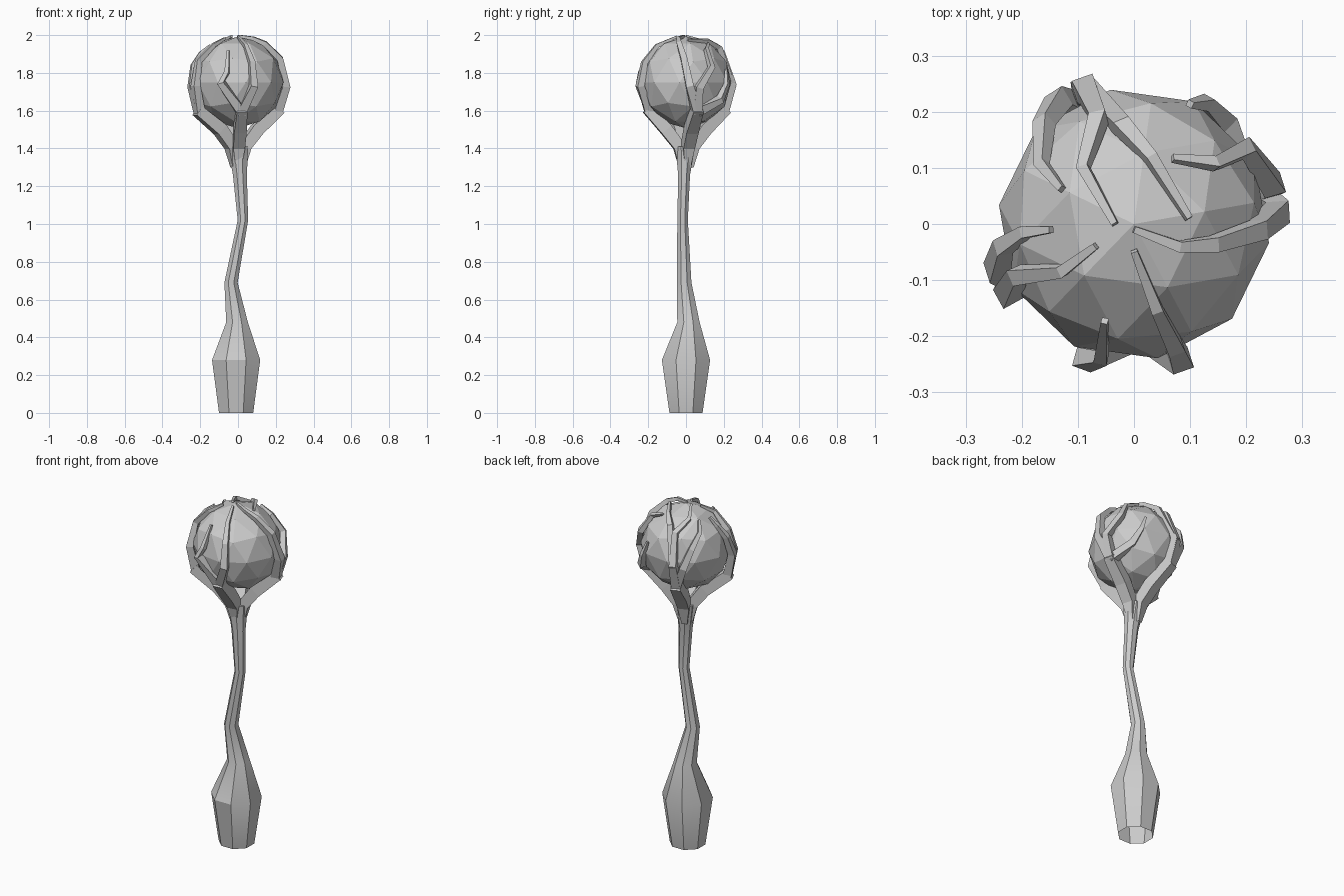
import bpy, math
from mathutils import Vector

if "Cube" in bpy.data.objects:
    bpy.data.objects.remove(bpy.data.objects["Cube"])

C = Vector((0, 0, 1.75))   # orb centre


def make(name, verts, faces):
    me = bpy.data.meshes.new(name)
    me.from_pydata([tuple(v) for v in verts], [], faces)
    ob = bpy.data.objects.new(name, me)
    bpy.context.collection.objects.link(ob)
    return ob


def loft(name, rings, cap_end=True):
    n = len(rings[0])
    verts = [v for r in rings for v in r]
    faces = [(i * n + j, i * n + (j + 1) % n, (i + 1) * n + (j + 1) % n, (i + 1) * n + j)
             for i in range(len(rings) - 1) for j in range(n)]
    if cap_end:
        faces.append(tuple(range((len(rings) - 1) * n, len(rings) * n)))
    return make(name, verts, faces)


def square_tube(name, pts, widths, outs):
    # four-sided tapering branch, one face turned outwards
    rings = []
    for i, p in enumerate(pts):
        t = (pts[min(i + 1, len(pts) - 1)] - pts[max(i - 1, 0)]).normalized()
        side = outs[i].cross(t).normalized()
        out = t.cross(side).normalized()
        w = widths[i] / 2
        rings.append([p + side * (a * w) + out * (b * w)
                      for a, b in ((-1, -1), (1, -1), (1, 1), (-1, 1))])
    return loft(name, rings)


# Stem: open-bottomed, eight-sided, bent (x, y, z, rx, ry)
stem = [(-.01, 0, 0, .098, .095), (-.01, 0, .28, .138, .138), (-.005, .013, .48, .062, .064),
        (-.037, -.01, .69, .038, .042), (.026, -.018, 1.02, .03, .03),
        (.01, -.01, 1.26, .04, .034), (0, -.004, 1.41, .058, .056)]
loft("stem", [[Vector((x + rx * math.cos(a), y + ry * math.sin(a), z))
               for a in [math.tau * (k + .5) / 8 for k in range(8)]]
              for x, y, z, rx, ry in stem])
ob = bpy.data.objects["stem"]
bpy.context.view_layer.objects.active = ob
ob.select_set(True)
bpy.ops.object.shade_smooth_by_angle(angle=math.radians(30))

# Orb
bpy.ops.mesh.primitive_ico_sphere_add(subdivisions=2, radius=.243, location=C,
                                      rotation=(0, 0, math.radians(10)))
bpy.context.object.name = "orb"

# Claw arms: fork point, then tendrils gripping the orb
arms = {
    "front": ((.02, -.2, 1.61), [
        [(.085, -.25, 1.73), (.07, -.21, 1.85), (.04, -.15, 1.94), (.0, -.05, 2)],
        [(-.085, -.23, 1.75), (-.055, -.225, 1.80), (-.05, -.165, 1.91)]]),
    "right": ((.215, .06, 1.61), [
        [(.25, .07, 1.72), (.2, .135, 1.83), (.14, .105, 1.92), (.07, .12, 1.96)],
        [(.25, .02, 1.73), (.215, -.01, 1.87), (.14, -.035, 1.95), (.08, -.04, 1.98), (0, -.01, 2)],
        [(.16, .18, 1.66), (.125, .21, 1.74), (.1, .215, 1.82)]]),
    "left": ((-.21, -.1, 1.60), [
        [(-.255, -.085, 1.73), (-.23, -.04, 1.84), (-.2, -.015, 1.91), (-.15, -.01, 1.95)],
        [(-.225, -.125, 1.73), (-.205, -.09, 1.86), (-.13, -.085, 1.95), (-.07, -.04, 1.99)]]),
    "back": ((-.08, .205, 1.61), [
        [(-.135, .22, 1.73), (-.16, .18, 1.83), (-.17, .11, 1.91), (-.135, .065, 1.96)],
        [(-.09, .245, 1.73), (-.02, .17, 1.93), (.03, .12, 1.97), (.1, .01, 1.98)],
        [(-.085, .24, 1.74), (-.06, .18, 1.9), (-.09, .1, 1.96), (-.035, 0, 2)]]),
}
for name, (fork, tendrils) in arms.items():
    fork = Vector(fork)
    azi = Vector((fork.x, fork.y, 0)).normalized()
    trunk = [azi * .022 + Vector((0, 0, 1.3)), azi * .036 + Vector((0, 0, 1.41)),
             azi * .105 + Vector((0, 0, 1.5)), fork + azi * .005]
    square_tube(name + "_arm", trunk, [.03, .062, .066, .056], [azi] * 4)
    for k, path in enumerate(tendrils):
        n = len(path)
        pts = [fork - azi * .01 - Vector((0, 0, .02))]
        for i, p in enumerate(path):
            r = .258 - .012 * (i / (n - 1))
            pts.append(C + (Vector(p) - C).normalized() * r)
        widths = [.048 - .036 * i / n for i in range(n + 1)]
        outs = [azi] + [p - C for p in pts[1:]]
        square_tube(f"{name}_tendril_{k + 1}", pts, widths, outs)
